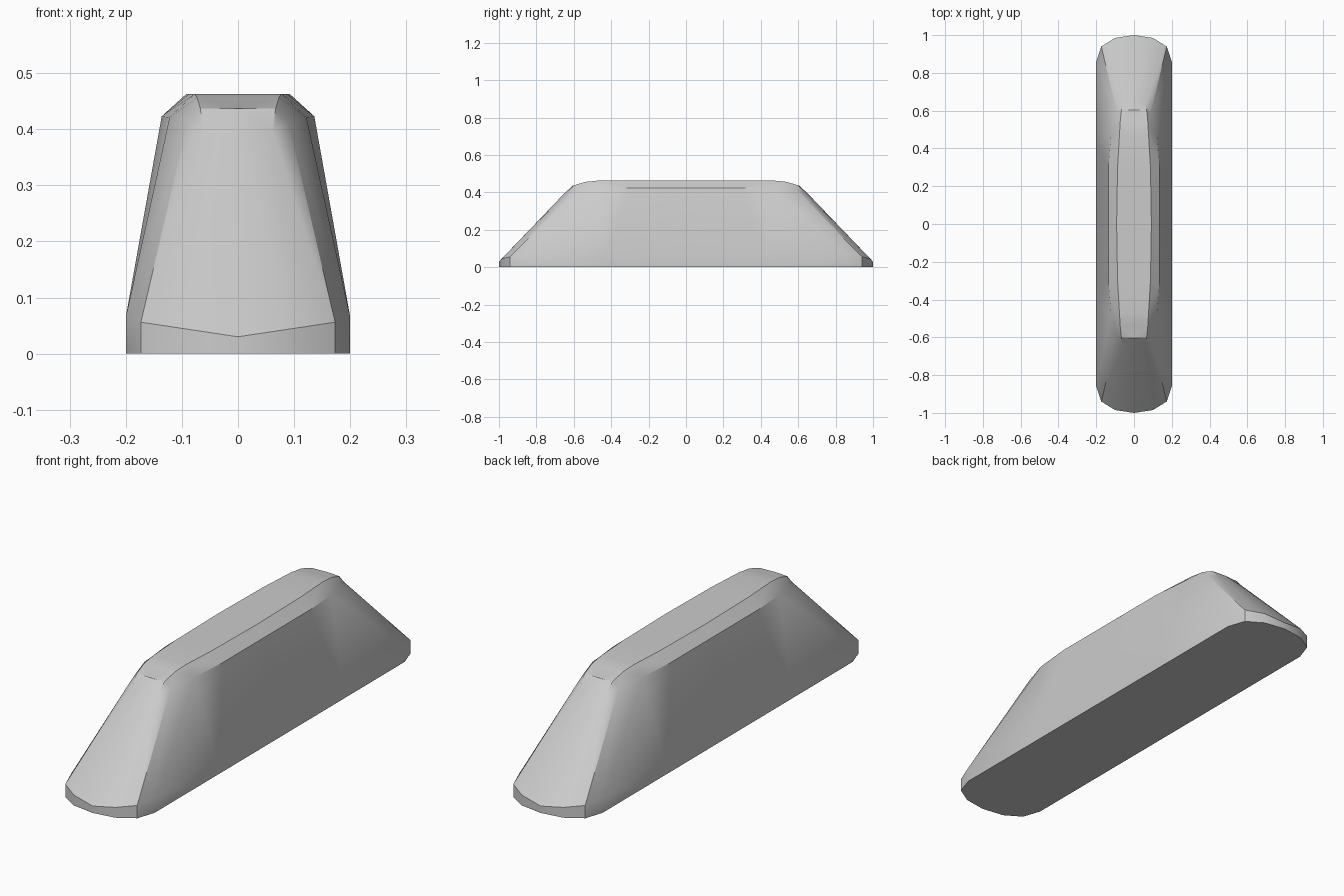
import bpy
import bmesh
import math

cube = bpy.data.objects.get("Cube")
if cube:
    bpy.data.objects.remove(cube, do_unlink=True)

# Plain grey surface
grey = bpy.data.materials.new("plain_grey")
grey.use_nodes = True
colour = (0.6, 0.6, 0.6, 1)
grey.diffuse_color = colour
grey.node_tree.nodes["Principled BSDF"].inputs["Base Color"].default_value = colour

# Quarter outlines, each running from the middle of the side to the tip of the end
base = [(.2, 0, 0), (.2, .43, 0), (.2, .86, 0), (.173, .94, 0), (.1, .985, 0), (0, 1, 0)]
lip_heights = [.065, .065, .065, .056, .045, .03]
lip = [(x, y, h) for (x, y, _), h in zip(base, lip_heights)]
shoulder = [(.136, 0, .423), (.136, .3, .423), (.122, .47, .421),
            (.09, .59, .412), (.062, .64, .395), (0, .65, .395)]
crown = [(.092, 0, .463), (.087, .3, .463), (.077, .47, .463),
         (.073, .54, .456), (.067, .6, .437), (0, .604, .437)]


def centre(ring):
    """Project an outline onto the centre line, to close the top or bottom."""
    return [(0, y, z) for _, y, z in ring]


# Quarter shell joined from the outlines
bm = bmesh.new()
rings = [centre(base), base, lip, shoulder, crown, centre(crown)]
rows = [[bm.verts.new(p) for p in ring] for ring in rings]
for low, high in zip(rows, rows[1:]):
    for i in range(len(low) - 1):
        bm.faces.new((low[i], low[i + 1], high[i + 1], high[i]))
bmesh.ops.remove_doubles(bm, verts=bm.verts, dist=.0001)

mesh = bpy.data.meshes.new("barrier_block")
bm.to_mesh(mesh)
bm.free()
mesh.materials.append(grey)
block = bpy.data.objects.new("barrier_block", mesh)
bpy.context.collection.objects.link(block)

# Mirror to both sides and both ends
mirror = block.modifiers.new("mirror", 'MIRROR')
mirror.use_axis = (True, True, False)
mirror.merge_threshold = .0005

# Soft rounded ends with crisp edges along the crown and base
bpy.ops.object.select_all(action='DESELECT')
block.select_set(True)
bpy.context.view_layer.objects.active = block
bpy.ops.object.modifier_apply(modifier="mirror")
bpy.ops.object.shade_smooth_by_angle(angle=math.radians(30))
